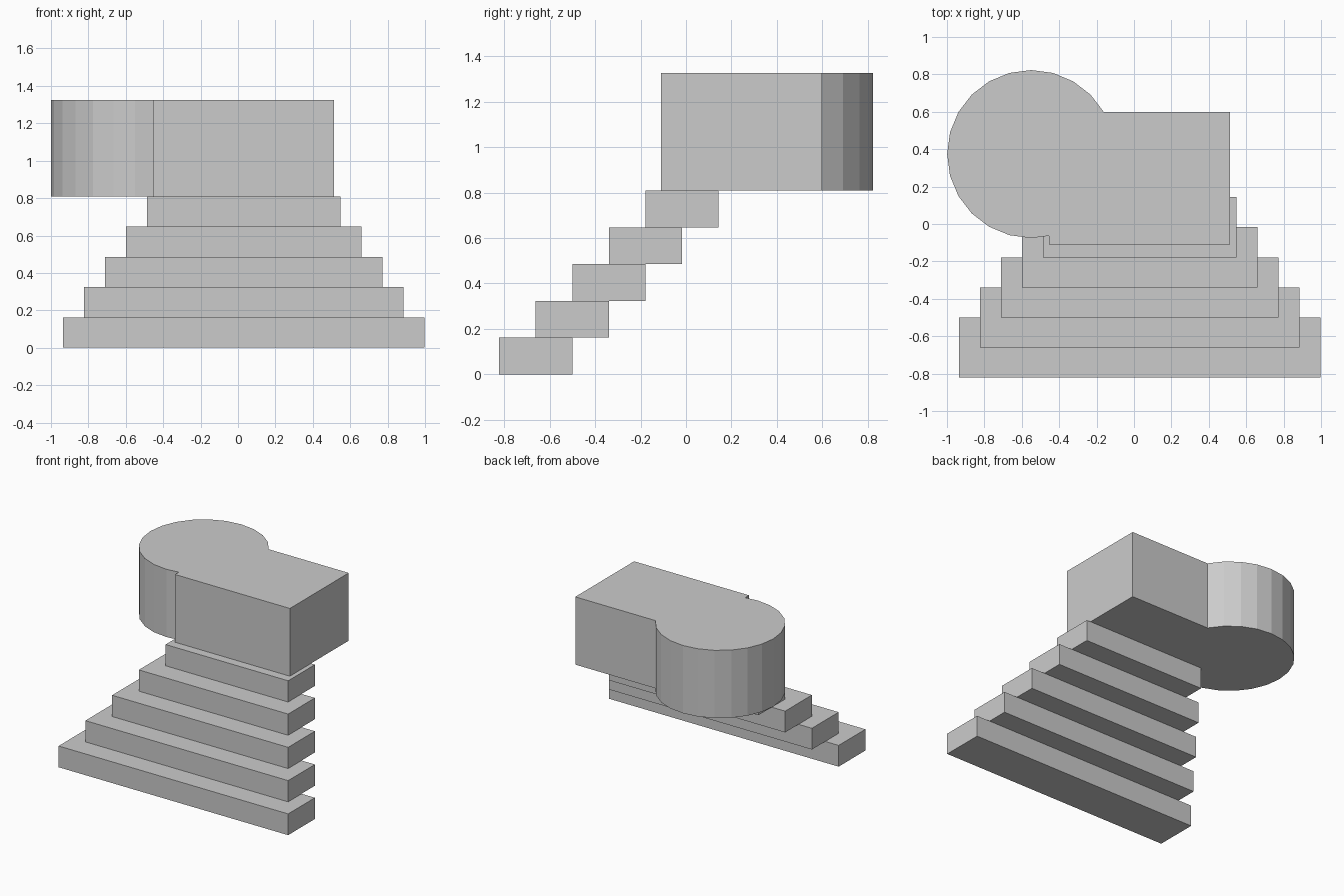
import bpy, bmesh
from math import sin, cos, radians

if "Cube" in bpy.data.objects:
    bpy.data.objects.remove(bpy.data.objects["Cube"])


def prism(name, outline, z0, z1):
    """Extrude a counter-clockwise xy outline from z0 to z1."""
    bm = bmesh.new()
    base = bm.faces.new([bm.verts.new((x, y, z0)) for x, y in outline])
    top = bmesh.ops.extrude_face_region(bm, geom=[base], use_keep_orig=True)
    verts = [v for v in top["geom"] if isinstance(v, bmesh.types.BMVert)]
    bmesh.ops.translate(bm, verts=verts, vec=(0, 0, z1 - z0))
    bmesh.ops.recalc_face_normals(bm, faces=bm.faces)
    mesh = bpy.data.meshes.new(name)
    bm.to_mesh(mesh)
    bm.free()
    obj = bpy.data.objects.new(name, mesh)
    bpy.context.collection.objects.link(obj)
    return obj


# Staircase: five overlapping treads that narrow as they climb
CX, RISE, RUN, DEPTH = 0.031, 0.1618, 0.161, 0.322
for i in range(5):
    half = 0.967 - 0.1127 * i
    y = -0.822 + RUN * i
    prism(f"step_{i + 1}",
          [(CX - half, y), (CX + half, y),
           (CX + half, y + DEPTH), (CX - half, y + DEPTH)],
          RISE * i, RISE * (i + 1))

# Upper block: rectangular room merged with a 24-sided round tower
R, TX, TY = 0.449, -0.55, 0.374
arc = [(TX + R * cos(radians(a)), TY + R * sin(radians(a)))
       for a in range(30, 271, 15)]
room = [(-0.454, -0.063), (-0.454, -0.11), (0.514, -0.11), (0.514, arc[0][1])]
prism("tower_and_room", arc + room, RISE * 5, 1.325)
